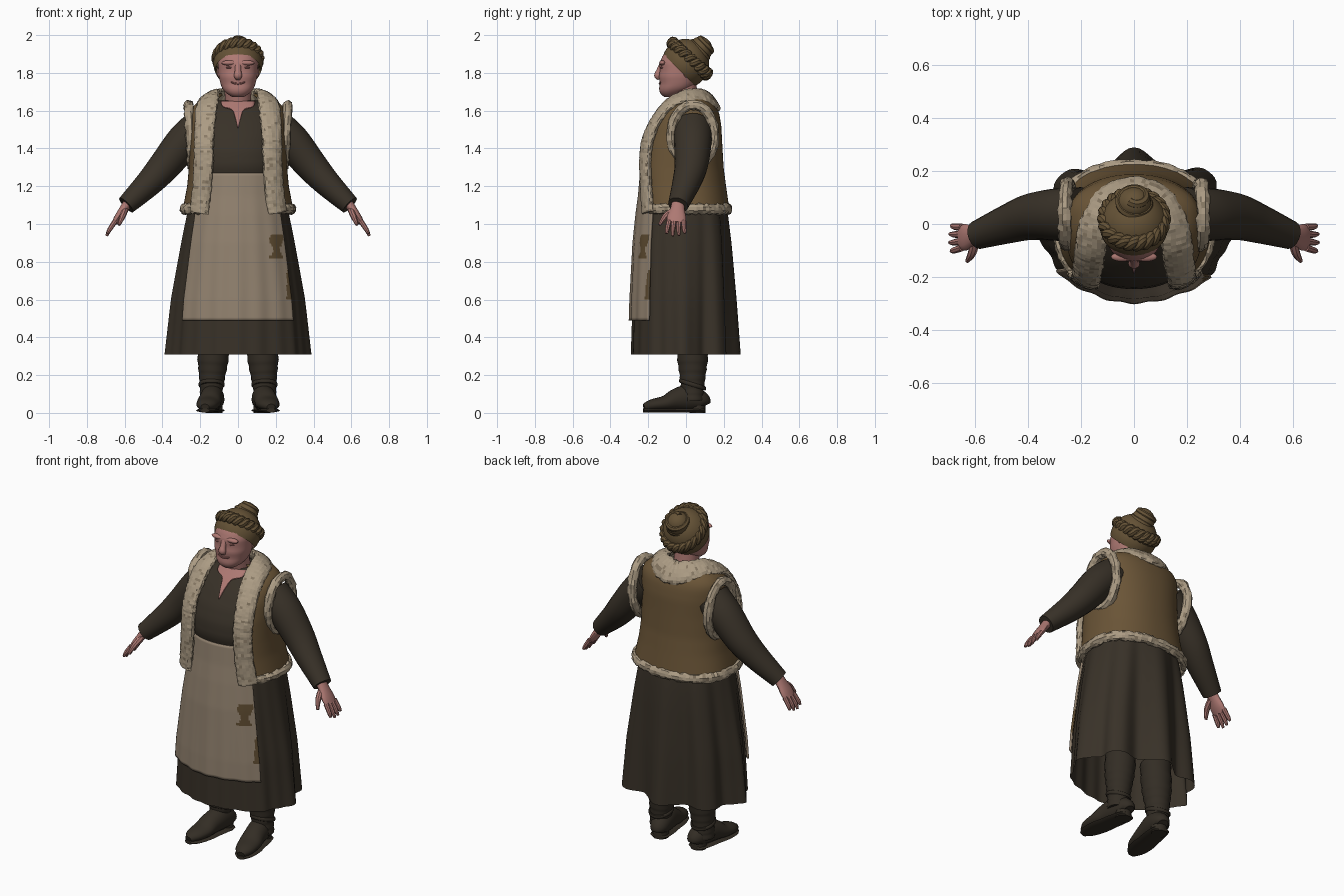
import bpy, bmesh, random
from math import sin, cos, pi, copysign, radians
from mathutils import Vector

random.seed(4)
if "Cube" in bpy.data.objects:
    bpy.data.objects.remove(bpy.data.objects["Cube"])


def material(name, *rgb):
    m = bpy.data.materials.new(name)
    m.use_nodes = True
    m.diffuse_color = (*rgb, 1)
    m.node_tree.nodes["Principled BSDF"].inputs["Base Color"].default_value = (*rgb, 1)
    return m


skin = material("skin", .42, .19, .17)
rose = material("rose skin", .29, .115, .105)
hair = material("hair", .13, .085, .037)
leather = material("vest leather", .145, .09, .038)
fur = material("pale fur", .41, .33, .23)
fur_dark = material("shaded fur", .25, .195, .13)
cloth = material("dark cloth", .04, .031, .021)
linen = material("apron linen", .29, .225, .16)
stain = material("apron patch", .11, .07, .03)
boot = material("boot leather", .033, .026, .018)
smooth_parts = []


def finish(name, bm, mats, smooth=True, rule=None, thick=0):
    bmesh.ops.recalc_face_normals(bm, faces=bm.faces)
    if rule:
        for f in bm.faces:
            f.material_index = rule(f.calc_center_median())
    me = bpy.data.meshes.new(name)
    bm.to_mesh(me)
    bm.free()
    ob = bpy.data.objects.new(name, me)
    bpy.context.collection.objects.link(ob)
    for m in mats:
        me.materials.append(m)
    if thick:
        mod = ob.modifiers.new("thickness", "SOLIDIFY")
        mod.thickness, mod.offset = thick, 0
    if smooth:
        smooth_parts.append(ob)
    return ob


def loft(name, rows, mats, ring=True, caps=False, loop=False, **opts):
    """Skin a list of equal-length point rows."""
    bm = bmesh.new()
    vs = [[bm.verts.new(p) for p in row] for row in rows]
    n, count = len(rows[0]), len(rows)
    for i in range(count if loop else count - 1):
        a, b = vs[i], vs[(i + 1) % count]
        for j in range(n if ring else n - 1):
            k = (j + 1) % n
            bm.faces.new((a[j], a[k], b[k], b[j]))
    if caps:
        bm.faces.new(vs[0])
        bm.faces.new(vs[-1])
    return finish(name, bm, mats, **opts)


def spline(pts, steps=6):
    """Catmull-Rom interpolation of number tuples."""
    out, last = [], len(pts) - 1
    for i in range(last):
        quad = list(zip(pts[max(i - 1, 0)], pts[i], pts[i + 1], pts[min(i + 2, last)]))
        for s in range(steps):
            t = s / steps
            out.append(tuple(b + .5 * t * (c - a + t * (2*a - 5*b + 4*c - d + t * (3*(b - c) + d - a)))
                             for a, b, c, d in quad))
    return out + [tuple(pts[-1])]


def tube(name, pts, mats, hint=None, sides=14, jitter=0, loop=False, **opts):
    """Sweep an oval along (x, y, z, width, depth, optional outward normal)."""
    rows, n = [], len(pts)
    for i, p in enumerate(pts):
        nxt = pts[(i + 1) % n] if loop else pts[min(i + 1, n - 1)]
        prev = pts[i - 1] if loop else pts[max(i - 1, 0)]
        t = (Vector(nxt[:3]) - Vector(prev[:3])).normalized()
        out = Vector(hint or p[5:8])
        out = (out - t * out.dot(t)).normalized()
        side = t.cross(out)
        row = []
        for j in range(sides):
            a, k = 2 * pi * j / sides, 1 + random.uniform(-jitter, jitter)
            row.append(Vector(p[:3]) + k * (side * p[3] * cos(a) + out * p[4] * sin(a)))
        rows.append(row)
    return loft(name, rows, mats, caps=not loop, loop=loop, **opts)


def ball(name, loc, scale, mat):
    bpy.ops.mesh.primitive_uv_sphere_add(segments=20, ring_count=12, radius=1, location=loc)
    ob = bpy.context.object
    ob.name, ob.scale = name, scale
    ob.data.materials.append(mat)
    smooth_parts.append(ob)


def at(table, z):
    """Half width, front y and back y of a profile table at height z."""
    for lo, hi in zip(table, table[1:]):
        if z <= hi[0]:
            break
    t = (z - lo[0]) / (hi[0] - lo[0])
    return [a + (b - a) * t for a, b in zip(lo[1:], hi[1:])]


def around(table, z, a, power=2, grow=0):
    rx, yf, yb = at(table, z)
    bend = lambda v: copysign(abs(v) ** (2 / power), v)
    return Vector(((rx + grow) * bend(cos(a)), (yf + yb) / 2 + ((yb - yf) / 2 + grow) * bend(sin(a)), z))


def span(a, b, n):
    return [a + (b - a) * i / n for i in range(n + 1)]


def turn(n):
    return span(0, 2 * pi, n)[:-1]


def fur_rule(_):
    return int(random.random() < .1)


def apron_rule(c):
    patch = abs(c.x - .2) < .027 - .01 * sin(c.z * 60) and abs(c.z - .885) < .06
    frayed = c.x > .255 and abs(c.z - .68) < .08
    return int(patch or frayed)


# Skirt with broad folds that deepen toward the back hem, and the apron on it
skirt = [(.31, .367, -.288, .25), (.6, .34, -.28, .24), (.9, .292, -.265, .225),
         (1.05, .265, -.25, .212), (1.15, .245, -.237, .195), (1.29, .225, -.225, .17)]


def skirt_point(z, a, lift=0):
    fold = (1.3 - z) * (.018 * (1 + sin(a)) * cos(8 * a) + .004 * cos(20 * a))
    power = 1.97 + .17 * cos(a) + .1 * sin(a) + .25 * (z - .31)
    return around(skirt, z, a, power, fold + lift)


loft("skirt", [[skirt_point(z, a) for a in turn(144)] for z in span(.31, 1.28, 16)], [cloth])
front = radians(-90)
apron_angles = span(front - .95, front + .9, 64)
loft("apron", [[skirt_point(z, a, .011) for a in apron_angles] for z in span(.49, 1.27, 50)],
     [linen, stain], ring=False, thick=.012, rule=apron_rule)

# Bodice and the skin showing at its neckline
bodice = [(1.1, .21, -.195, .175), (1.24, .225, -.228, .18), (1.31, .235, -.246, .17),
          (1.39, .235, -.238, .165), (1.47, .232, -.205, .16), (1.55, .22, -.15, .15),
          (1.61, .18, -.095, .13), (1.655, .1, -.05, .09)]
loft("bodice", [[around(bodice, z, a, 2.3) for a in turn(64)] for z in span(1.1, 1.655, 24)],
     [cloth], caps=True)
neckline = [(1.51, .002), (1.57, .017), (1.605, .032), (1.622, .08), (1.65, .09)]
rows = []
for z, w in spline(neckline, 4):
    rx, yf, yb = at(bodice, z)
    mid, ry = (yf + yb) / 2, (yb - yf) / 2
    rows.append([(x, mid - ry * max(0, 1 - abs(x / rx) ** 2.3) ** (1 / 2.3) - .005, z)
                 for x in span(-w, w, 12)])
loft("neckline_skin", rows, [skin], ring=False, thick=.006)

# Open leather vest, squarer in front than behind
vest = [(1.08, .285, -.235, .222), (1.2, .262, -.242, .205), (1.3, .253, -.244, .192),
        (1.42, .25, -.235, .185), (1.52, .25, -.2, .18), (1.59, .245, -.15, .168),
        (1.63, .225, -.105, .15), (1.66, .175, -.07, .12), (1.69, .11, -.05, .08)]


def vest_point(z, a):
    return around(vest, z, a, 2.45 - .2 * sin(a))


vest_angles = span(front + .66, front + 2 * pi - .66, 72)
loft("vest", [[vest_point(z, a) for a in vest_angles] for z in span(1.08, 1.685, 28)],
     [leather], ring=False, thick=.014)

# Fur edging: hem, one long lapel and collar roll, and both armholes
hem = [(*vest_point(1.08, a), .028, .022, cos(a), sin(a), 0) for a in vest_angles]
tube("hem_fur", hem, [fur, fur_dark], jitter=.2, sides=10, smooth=False, rule=fur_rule)
lapel = [(.207, -.2, 1.06, .055, .027, .5, -1, 0), (.19, -.212, 1.2, .053, .027, .4, -1, 0),
         (.182, -.215, 1.35, .055, .027, .4, -1, .1), (.18, -.2, 1.45, .055, .027, .4, -1, .2),
         (.172, -.155, 1.55, .058, .027, .3, -.9, .5), (.163, -.085, 1.635, .06, .027, .3, -.5, .9),
         (.147, .01, 1.675, .06, .027, .5, .1, .9), (.1, .095, 1.668, .064, .027, .5, .6, .8)]
mirrored = [(-p[0], *p[1:5], -p[5], *p[6:]) for p in reversed(lapel)]
lapel += [(0, .13, 1.652, .07, .028, 0, .75, .65)] + mirrored
tube("lapel_and_collar_fur", spline(lapel, 9), [fur, fur_dark], jitter=.07, sides=18,
     smooth=False, rule=fur_rule)

for label, s in (("left", 1), ("right", -1)):
    hole = [(s * (.252 + .01 * sin(a)), .037 + .114 * cos(a), 1.47 + .16 * sin(a),
             .026, .026, 0, cos(a), sin(a)) for a in turn(40)]
    tube(label + "_armhole_fur", hole, [fur, fur_dark], jitter=.18, sides=10, loop=True,
         smooth=False, rule=fur_rule)

    # Sleeve
    arm = [(.2, .035, 1.51, .1), (.285, .036, 1.435, .096), (.385, .028, 1.313, .085),
           (.47, .002, 1.218, .072), (.592, -.042, 1.1, .052)]
    arm = [(s * x, y, z, r, r * 1.04) for x, y, z, r in spline(arm)]
    tube(label + "_sleeve", arm, [cloth], hint=(0, 1, 0), sides=20)

    # Hand with four fingers and a thumb
    palm = [(.575, -.04, 1.12, .034, .028), (.605, -.045, 1.08, .038, .023),
            (.635, -.05, 1.035, .05, .02), (.655, -.052, 1.005, .046, .015)]
    tube(label + "_palm", [(s * p[0], *p[1:]) for p in spline(palm, 4)], [skin], hint=(s, 0, .6))
    for i, name in enumerate(("index", "middle", "ring", "little")):
        y, short = -.09 + .026 * i, .012 * abs(i - 1.4)
        finger = [(.65, y, 1.015, .014), (.68, y * 1.15 + .004, .97, .012),
                  (.698 - short / 2, y * 1.25 + .01, .932 + short, .007)]
        tube(f"{label}_{name}_finger", [(s * p[0], *p[1:], p[3]) for p in spline(finger, 4)],
             [skin], hint=(s, 0, .6), sides=8)
    thumb = [(.598, -.06, 1.075, .018), (.612, -.11, 1.04, .016), (.63, -.14, .995, .008)]
    tube(label + "_thumb", [(s * p[0], *p[1:], p[3]) for p in spline(thumb, 4)],
         [skin], hint=(s, 0, .6), sides=8)

    # Boot: wrinkled shaft, foot, thin sole, heel and ankle strap
    shaft = [(s * (.148 - .055 * z), .035, z, r, r) for z, r in
             spline([(.06, .06), (.12, .06), (.2, .07), (.3, .083), (.45, .085)], 6)]
    shaft = [(*p[:3], *(r * (1 + .025 * (i % 3 - 1)) for r in p[3:])) for i, p in enumerate(shaft)]
    tube(label + "_boot_shaft", shaft, [boot], hint=(0, 1, 0), sides=18)
    foot = spline([(.1, .03, .06), (.085, .05, .1), (.02, .06, .14), (-.05, .061, .12),
                   (-.11, .064, .082), (-.18, .052, .062), (-.222, .022, .038)], 4)
    foot = [(s * (.137 - .17 * y), y, w, h) for y, w, h in foot]
    tube(label + "_boot_foot", [(x, y, h / 2 + .01, w, h / 2) for x, y, w, h in foot],
         [boot], hint=(0, 0, 1), sides=18)
    tube(label + "_boot_sole", [(x, y - .003, .013, w + .002, .011) for x, y, w, h in foot],
         [boot], hint=(0, 0, 1), sides=12)
    tube(label + "_boot_heel", [(s * .127, .06, z, .046, .043) for z in (0, .04)], [boot], hint=(0, 1, 0))
    strap = [(s * .14 + .064 * cos(a), .035 + .066 * sin(a), .15 - .02 * sin(a), .011, .006,
              cos(a), sin(a), 0) for a in turn(24)]
    tube(label + "_boot_strap", strap, [boot], sides=8, loop=True)

    # Paired face features
    ball(label + "_ear", (s * .1, .005, 1.805), (.012, .02, .03), skin)
    ball(label + "_brow", (s * .045, -.124, 1.853), (.042, .018, .014), skin)
    ball(label + "_closed_eye", (s * .043, -.126, 1.828), (.021, .011, .006), rose)

# Neck and head
neck = [(0, .02, 1.57, .078, .07), (0, 0, 1.65, .07, .066), (0, -.015, 1.74, .072, .07)]
tube("neck", spline(neck, 4), [skin], hint=(0, 1, 0), sides=20)
head = [(1.672, .03, -.115, -.05), (1.69, .06, -.137, -.02), (1.715, .082, -.143, .03),
        (1.74, .092, -.138, .05), (1.78, .102, -.144, .065), (1.81, .104, -.139, .07),
        (1.85, .106, -.141, .08), (1.89, .1, -.124, .08), (1.93, .078, -.093, .06),
        (1.96, .035, -.045, .02)]
loft("head", [[around(head, z, a, 2.25) for a in turn(40)] for z in span(1.672, 1.96, 24)],
     [skin], caps=True)
tube("nose", spline([(0, -.13, 1.845, .016, .012), (0, -.143, 1.81, .017, .015),
                     (0, -.15, 1.785, .022, .019), (0, -.14, 1.768, .015, .01)], 4),
     [skin], hint=(0, -1, 0))
smile = [(x, -.14 + 6 * x * x, 1.742 + 8 * x * x, .005, .005) for x in span(-.036, .036, 10)]
tube("lips", smile, [rose], hint=(0, -1, 0), sides=8)

# Hair cap trimmed along the hairline, twisted braid crown and coiled bun
bm = bmesh.new()
bmesh.ops.create_uvsphere(bm, u_segments=40, v_segments=24, radius=1)
for v in bm.verts:
    v.co = Vector((v.co.x * .13, v.co.y * .125 - .003, v.co.z * .13 + 1.85))
bmesh.ops.bisect_plane(bm, geom=bm.verts[:] + bm.edges[:] + bm.faces[:], plane_co=(0, -.12, 1.9),
                       plane_no=(0, -1, -1), clear_outer=True)
finish("hair_cap", bm, [hair])
for name, phase in (("first", 0), ("second", pi)):
    strand = []
    for t in turn(150):
        out, twist = Vector((cos(t), sin(t), .3)), 11 * t + phase
        p = Vector((.11 * cos(t), .02 + .092 * sin(t), 1.875 - .083 * sin(t)))
        p += out * .012 * cos(twist) + Vector((0, .4, .9)) * .017 * sin(twist)
        strand.append((*p, .019, .019, *out))
    tube(name + "_braid_strand", strand, [hair], sides=8, loop=True)
bun = Vector((0, .076, 1.924))
ball("bun", bun, (.066, .064, .068), hair)
coil = []
for t in span(.22, .95, 80):
    spin, down = t * 6 * pi, t * pi * .8
    x, y, z = sin(down) * cos(spin), sin(down) * sin(spin), cos(down)
    out = Vector((x, .8 * y + .6 * z, .8 * z - .6 * y))
    coil.append((*(bun + out * .055), .019, .019, *out))
tube("bun_coil", coil, [hair], sides=8)

# Smooth the soft parts while keeping creases sharp
bpy.ops.object.select_all(action="DESELECT")
for ob in smooth_parts:
    ob.select_set(True)
bpy.context.view_layer.objects.active = smooth_parts[0]
bpy.ops.object.shade_smooth_by_angle(angle=radians(40))
